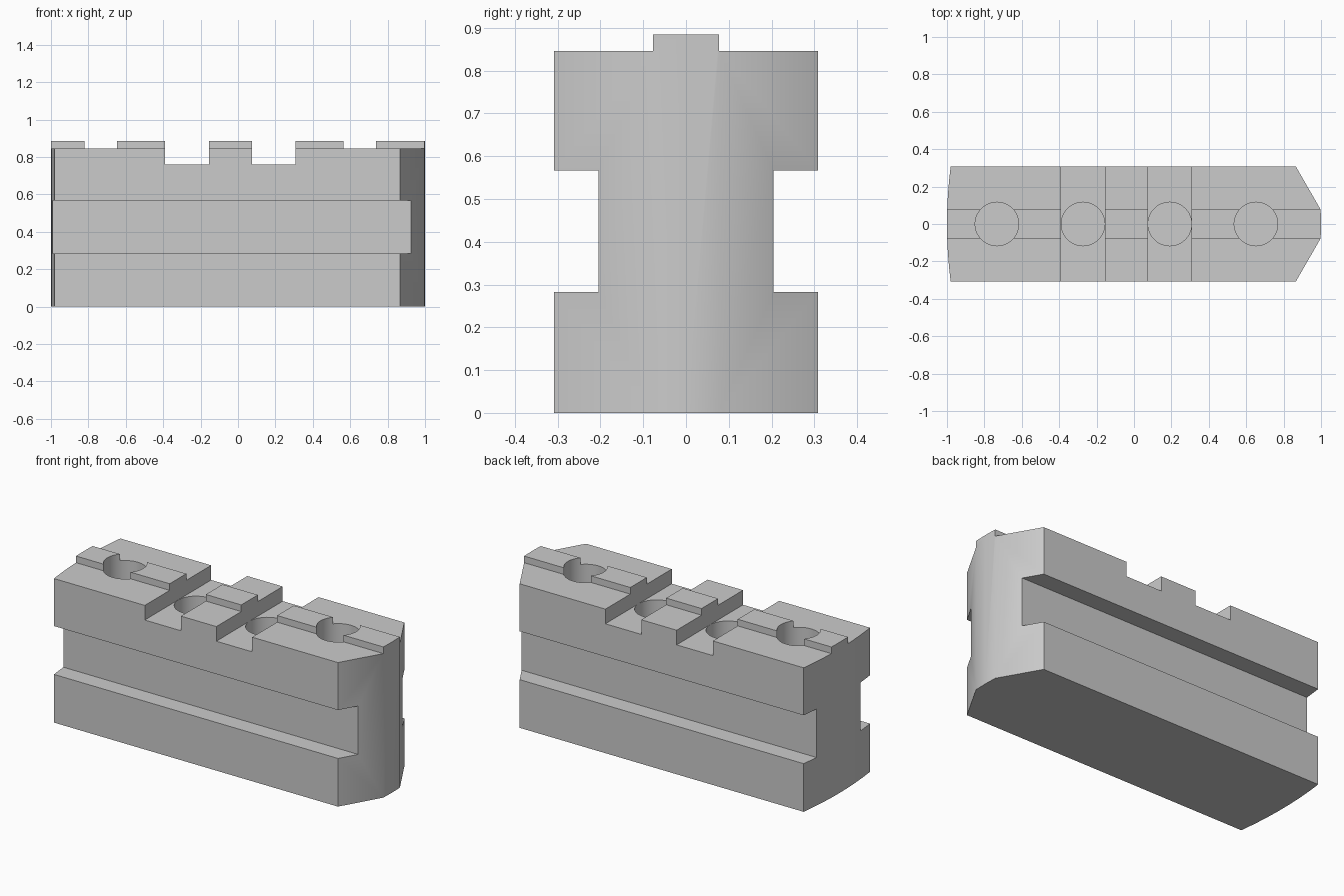
import bpy, bmesh, math
from mathutils import Vector

if "Cube" in bpy.data.objects:
    bpy.data.objects.remove(bpy.data.objects["Cube"])

HALF_W, RIDGE_W = 0.308, 0.077
HOLE_R = 0.1165
HOLE_FLOOR = 0.45


def prism(name, points, offset):
    """Solid made by sweeping a closed polygon along an offset."""
    bm = bmesh.new()
    face = bm.faces.new([bm.verts.new(p) for p in points])
    res = bmesh.ops.extrude_face_region(bm, geom=[face])
    verts = [g for g in res["geom"] if isinstance(g, bmesh.types.BMVert)]
    bmesh.ops.translate(bm, verts=verts, vec=Vector(offset))
    bmesh.ops.recalc_face_normals(bm, faces=bm.faces[:])
    mesh = bpy.data.meshes.new(name)
    bm.to_mesh(mesh)
    bm.free()
    obj = bpy.data.objects.new(name, mesh)
    bpy.context.collection.objects.link(obj)
    return obj


def boolean(target, tool, operation):
    """Apply a boolean and remove the tool."""
    mod = target.modifiers.new(operation, 'BOOLEAN')
    mod.operation, mod.object, mod.solver = operation, tool, 'EXACT'
    bpy.context.view_layer.objects.active = target
    bpy.ops.object.modifier_apply(modifier=mod.name)
    bpy.data.objects.remove(tool, do_unlink=True)


# Cross-section: grooved sides and a raised ridge along the top
half = [(HALF_W, 0), (HALF_W, 0.283), (0.205, 0.283), (0.205, 0.567),
        (HALF_W, 0.567), (HALF_W, 0.846), (RIDGE_W, 0.846), (RIDGE_W, 0.885)]
section = half + [(-y, z) for y, z in reversed(half)]
body = prism("rail_block", [(-1.1, y, z) for y, z in section], (2.2, 0, 0))

# Plan outline: shallow arc at the left end, chamfered nose at the right
n = 16
left = [(-1 + 0.02 * (y / HALF_W) ** 2, y)
        for y in (HALF_W * (1 - 2 * i / n) for i in range(n + 1))]
right = [(0.865, -HALF_W - 0.0), (0.998, -RIDGE_W), (1.0, 0),
         (0.998, RIDGE_W), (0.865, HALF_W)]
# widen the side edges slightly so they clear the section's side walls
outline = []
for x, y in left + right:
    outline.append((x, y))
    if abs(y) >= HALF_W - 1e-6:
        extra = (x, math.copysign(0.4, y))
        outline.append(extra)
        if y > 0 and x < 0 or y < 0 and x > 0:
            outline[-2:] = [extra, (x, y)]
plan = prism("end_trim", [(x, y, -0.1) for x, y in outline], (0, 0, 1.2))
boolean(body, plan, 'INTERSECT')

# Cross slots through the top
for x0, x1 in ((-0.39, -0.155), (0.075, 0.308)):
    slot = prism("slot_cutter", [(x0, -0.5, 0.76), (x1, -0.5, 0.76),
                                 (x1, -0.5, 1.1), (x0, -0.5, 1.1)], (0, 1, 0))
    boolean(body, slot, 'DIFFERENCE')

# Round blind holes down from the top
for cx in (-0.733, -0.2725, 0.1915, 0.652):
    ring = [(cx + HOLE_R * math.cos(a), HOLE_R * math.sin(a), HOLE_FLOOR)
            for a in (2 * math.pi * i / 48 for i in range(48))]
    boolean(body, prism("hole_cutter", ring, (0, 0, 0.7)), 'DIFFERENCE')

bpy.ops.object.select_all(action='DESELECT')
body.select_set(True)
bpy.context.view_layer.objects.active = body
bpy.ops.object.shade_smooth_by_angle(angle=math.radians(30))
